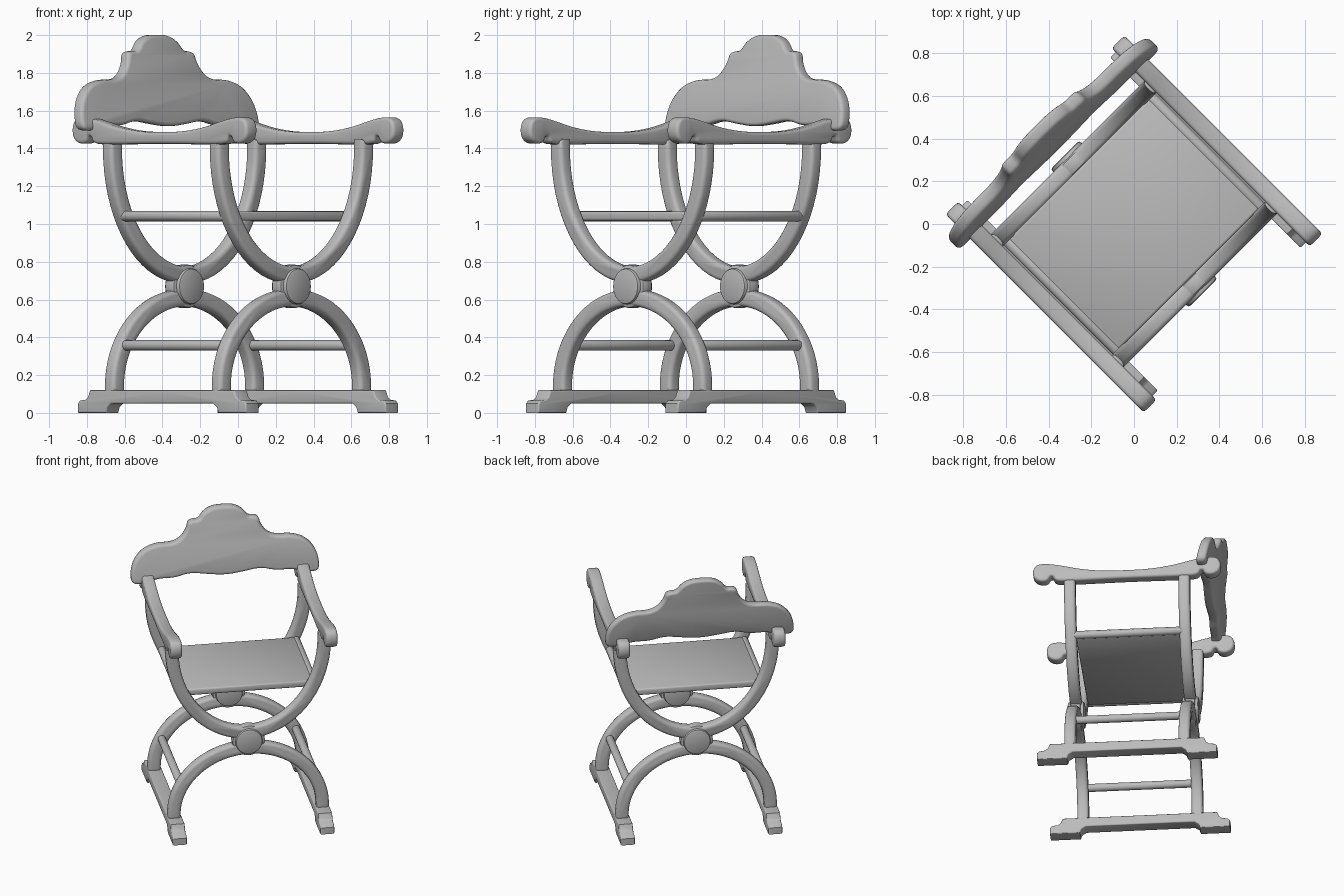
import bpy, bmesh, math
from mathutils import Matrix

old = bpy.data.objects.get("Cube")
if old:
    bpy.data.objects.remove(old, do_unlink=True)

TURN = math.radians(45)      # the whole chair stands turned on its base
SIDES = (("left", 1), ("right", -1))
ENDS = (("front", -1), ("back", 1))
HUB_Z = 0.67

grey = bpy.data.materials.new("plain_grey")
grey.use_nodes = True
grey.diffuse_color = (0.5, 0.5, 0.5, 1)
grey.node_tree.nodes["Principled BSDF"].inputs["Base Color"].default_value = (0.5, 0.5, 0.5, 1)


def finish(name, bm):
    bmesh.ops.recalc_face_normals(bm, faces=bm.faces)
    mesh = bpy.data.meshes.new(name)
    bm.to_mesh(mesh)
    bm.free()
    mesh.materials.append(grey)
    obj = bpy.data.objects.new(name, mesh)
    obj.rotation_euler.z = TURN
    bpy.context.collection.objects.link(obj)
    bpy.ops.object.select_all(action='DESELECT')
    obj.select_set(True)
    bpy.context.view_layer.objects.active = obj
    bpy.ops.object.shade_smooth_by_angle(angle=math.radians(40))
    return obj


def soften(points, rounds=2):
    """Corner cutting: turns a coarse closed outline into a soft one."""
    for _ in range(rounds):
        result = []
        for (ax, az), (bx, bz) in zip(points, points[1:] + points[:1]):
            result.append((ax * .75 + bx * .25, az * .75 + bz * .25))
            result.append((ax * .25 + bx * .75, az * .25 + bz * .75))
        points = result
    return points


def plate(name, outline, centre, thick, along="y", bevel=0.018, lean=0.0):
    """Extrude an outline (across, up) along one axis and round its rims."""
    bm = bmesh.new()

    def place(a, z, d):
        if along == "y":
            return (a, centre + d + lean * (z - 1.5), z)
        return (centre + d, a, z)

    rings = [[bm.verts.new(place(a, z, d)) for a, z in outline] for d in (-thick / 2, thick / 2)]
    caps = [bm.faces.new(r) for r in rings]
    n = len(outline)
    for i in range(n):
        j = (i + 1) % n
        bm.faces.new((rings[0][i], rings[0][j], rings[1][j], rings[1][i]))
    bmesh.ops.recalc_face_normals(bm, faces=bm.faces)
    rims = list({e for f in caps for e in f.edges})
    bmesh.ops.bevel(bm, geom=rims, offset=bevel, segments=3, profile=0.5,
                    affect='EDGES', clamp_overlap=False)
    return finish(name, bm)


def rod(name, x, y, z, radius, length, bevel=0.012, sides=32):
    """Round bar lying front to back."""
    bm = bmesh.new()
    bmesh.ops.create_cone(bm, cap_ends=True, segments=sides, radius1=radius, radius2=radius,
                          depth=length,
                          matrix=Matrix.Translation((x, y, z)) @ Matrix.Rotation(math.pi / 2, 4, 'X'))
    rims = list({e for f in bm.faces if len(f.verts) > 4 for e in f.edges})
    bmesh.ops.bevel(bm, geom=rims, offset=bevel, segments=2, profile=0.5,
                    affect='EDGES', clamp_overlap=True)
    return finish(name, bm)


def half_ring(centre_z, a, b, width, down, foot_z):
    """Outline of a half-ellipse band with straight ends."""
    sign = -1 if down else 1
    steps = 36
    h = width / 2
    outer, inner = [], []
    for i in range(steps + 1):
        t = math.pi * i / steps
        outer.append(((a + h) * math.cos(t), centre_z + sign * (b + h) * math.sin(t)))
        inner.append(((a - h) * math.cos(t), centre_z + sign * (b - h) * math.sin(t)))
    return ([(a + h, foot_z)] + outer + [(-a - h, foot_z)]
            + [(h - a, foot_z)] + inner[::-1] + [(a - h, foot_z)])


def mirrored(half):
    """Complete a half outline given from the +side top round to the bottom."""
    return half + [(-a, z) for a, z in reversed(half) if abs(a) > 1e-6]


# Curved cross frames with their hubs
for end, s in ENDS:
    y = 0.4 * s
    plate(end + "_upper_curve", half_ring(1.40, 0.54, 0.67, 0.09, True, 1.45), y, 0.08, bevel=0.022)
    plate(end + "_lower_curve", half_ring(0.14, 0.525, 0.47, 0.09, False, 0.09), y, 0.08, bevel=0.022)
    rod(end + "_hub_block", 0, y, HUB_Z, 0.115, 0.07)
    rod(end + "_hub_disc", 0, y, HUB_Z, 0.095, 0.115)

# Arm rests: dished on top, scrolled at both ends
arm_half = [(0, 1.487), (0.15, 1.488), (0.32, 1.51), (0.47, 1.55), (0.57, 1.567), (0.635, 1.56),
            (0.66, 1.51), (0.65, 1.45), (0.60, 1.422), (0.55, 1.43), (0.535, 1.465), (0.515, 1.465),
            (0.50, 1.425), (0.40, 1.42), (0, 1.425)]
# Sled feet: stepped ends, hollow underneath
foot_half = [(0, 0.12), (0.54, 0.12), (0.555, 0.085), (0.575, 0.07), (0.615, 0.065),
             (0.63, 0.05), (0.63, 0), (0.42, 0), (0.41, 0.03), (0.38, 0.05), (0, 0.05)]
for side, s in SIDES:
    plate(side + "_arm", soften(mirrored(arm_half)), 0.55 * s, 0.085, along="x")
    plate(side + "_foot", mirrored(foot_half), 0.522 * s, 0.1, along="x", bevel=0.008)
    rod(side + "_lower_rod", 0.475 * s, 0, 0.357, 0.028, 0.8)
    rod(side + "_seat_rod", 0.475 * s, 0, 1.042, 0.028, 0.8)

# Seat panel
seat_half = [(0, 1.066), (0.485, 1.066), (0.5, 1.055), (0.5, 1.03), (0.485, 1.018), (0, 1.018)]
plate("seat", mirrored(seat_half), 0, 0.73, bevel=0.012)

# Shaped back board, leaning back
board_half = [(0, 2.003), (0.08, 1.998), (0.14, 1.965), (0.175, 1.915), (0.215, 1.915),
              (0.25, 1.905), (0.262, 1.85), (0.31, 1.785), (0.38, 1.762), (0.47, 1.765),
              (0.57, 1.735), (0.64, 1.66), (0.665, 1.58), (0.665, 1.495), (0.57, 1.495),
              (0.47, 1.525), (0.36, 1.52), (0.25, 1.55), (0.13, 1.53), (0, 1.515)]
plate("back_board", soften(mirrored(board_half)), 0.525, 0.07, bevel=0.02, lean=0.19)
